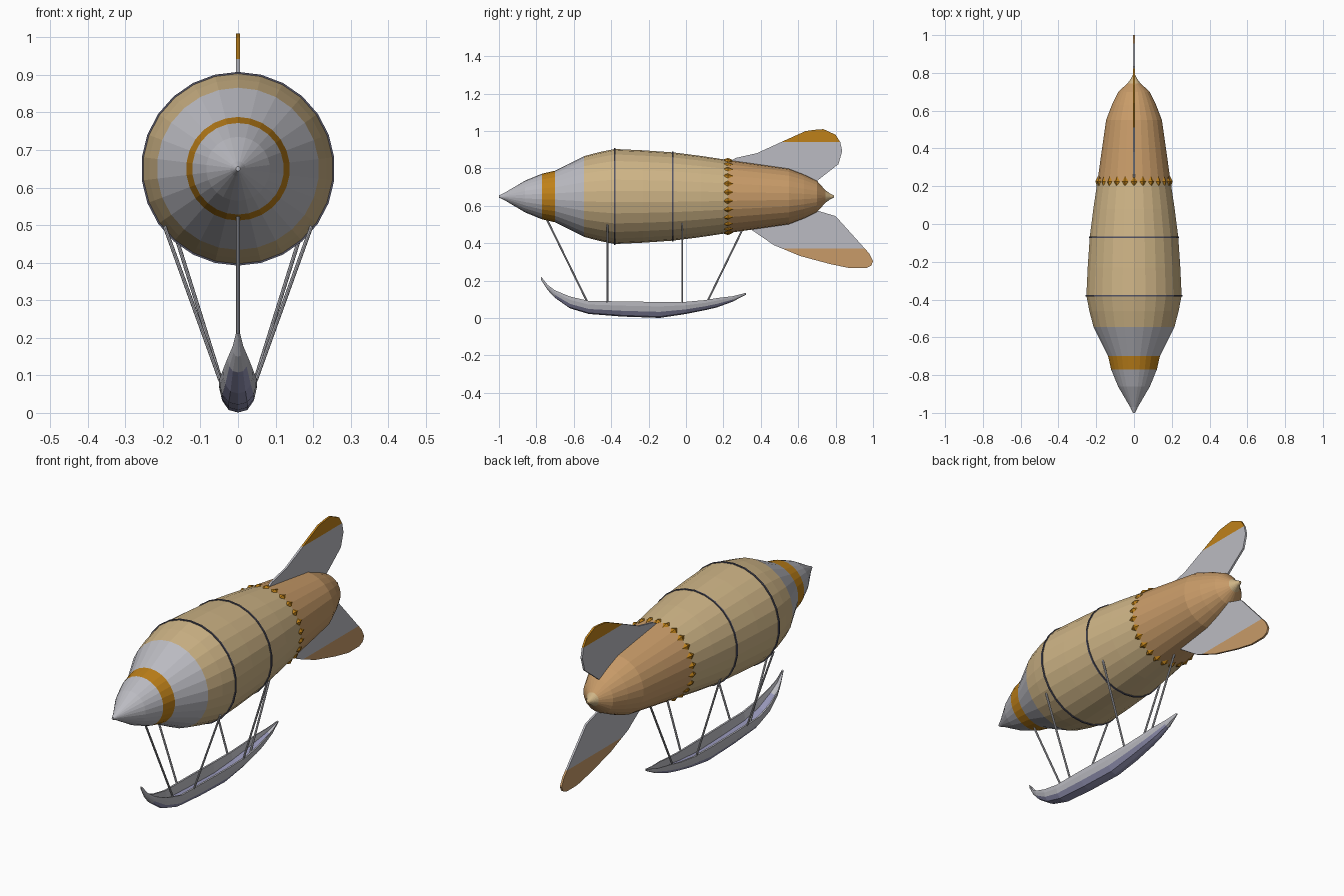
import bpy, bmesh, math
from mathutils import Vector, Matrix

if "Cube" in bpy.data.objects:
    bpy.data.objects.remove(bpy.data.objects["Cube"])

AXIS_Z = 0.65
SIDES = 26


def material(name, rgb):
    m = bpy.data.materials.new(name)
    m.diffuse_color = (*rgb, 1)
    m.use_nodes = True
    m.node_tree.nodes["Principled BSDF"].inputs["Base Color"].default_value = m.diffuse_color
    return m


SILVER = material("silver", (0.5, 0.5, 0.54))
ORANGE = material("orange", (0.52, 0.22, 0.01))
TAN = material("tan", (0.62, 0.46, 0.24))
COPPER = material("copper", (0.58, 0.33, 0.14))
BLUE = material("slate_blue", (0.30, 0.30, 0.47))
DARK = material("dark_band", (0.09, 0.09, 0.13))


def finish(bm, name, mats):
    bmesh.ops.recalc_face_normals(bm, faces=bm.faces)
    me = bpy.data.meshes.new(name)
    bm.to_mesh(me)
    bm.free()
    for m in mats:
        me.materials.append(m)
    ob = bpy.data.objects.new(name, me)
    bpy.context.collection.objects.link(ob)
    return ob


def loft(name, rings, mats, pick):
    """Skin closed rings of points; pick(ring, side) gives the material slot."""
    bm = bmesh.new()
    vs = [[bm.verts.new(p) for p in r] for r in rings]
    n = len(vs[0])
    for i in range(len(vs) - 1):
        for j in range(n):
            k = (j + 1) % n
            f = bm.faces.new((vs[i][j], vs[i][k], vs[i + 1][k], vs[i + 1][j]))
            f.material_index = pick(i, j)
    bm.faces.new(vs[0]).material_index = pick(0, 0)
    bm.faces.new(vs[-1]).material_index = pick(len(vs) - 2, 0)
    return finish(bm, name, mats)


def circle(y, r):
    return [(r * math.sin(a), y, AXIS_Z + r * math.cos(a))
            for a in (2 * math.pi * k / SIDES for k in range(SIDES))]


# Gas envelope: (y, radius, colour slot of the band that follows)
hull = [(-1.0, .006, 0), (-.97, .02, 0), (-.86, .085, 0), (-.77, .122, 1),
        (-.70, .138, 0), (-.545, .216, 2), (-.46, .238, 2), (-.38, .254, 2),
        (-.23, .247, 2), (-.07, .236, 2), (.08, .217, 2), (.225, .195, 3),
        (.39, .172, 3), (.55, .149, 3), (.63, .118, 3), (.70, .084, 3),
        (.745, .034, 2), (.77, .016, 2), (.79, .006, 2)]
loft("envelope", [circle(y, r) for y, r, _ in hull],
     [SILVER, ORANGE, TAN, COPPER], lambda i, j: hull[i][2])

# Dark hoops around the envelope
for label, y, r in (("front", -.38, .254), ("middle", -.07, .236)):
    sect = [(-.004, -.004), (-.004, .004), (.004, .004), (.004, -.004), (-.004, -.004)]
    bm = bmesh.new()
    loops = [[bm.verts.new(p) for p in circle(y + dy, r + dr)] for dy, dr in sect[:4]]
    for a in range(4):
        for j in range(SIDES):
            k = (j + 1) % SIDES
            A, B = loops[a], loops[(a + 1) % 4]
            bm.faces.new((A[j], A[k], B[k], B[j]))
    finish(bm, label + "_hoop", [DARK])

# Belt of diamond studs
bm = bmesh.new()
for k in range(SIDES):
    rot = Matrix.Rotation(2 * math.pi * k / SIDES, 4, 'Y')
    place = Matrix.Translation((0, .225, AXIS_Z)) @ rot
    rim = [bm.verts.new(place @ Vector(p)) for p in
           ((.017, 0, .195), (0, .028, .193), (-.017, 0, .195), (0, -.028, .197))]
    for z in (.206, .184):
        tip = bm.verts.new(place @ Vector((0, 0, z)))
        for i in range(4):
            bm.faces.new((rim[i], rim[(i + 1) % 4], tip))
finish(bm, "diamond_studs", [ORANGE])


# Tail fins: flat plates with a coloured outer edge
def fin(name, outline, split, sign, tip_mat, t=.005):
    bm = bmesh.new()
    face = bm.faces.new([bm.verts.new((-t, y, z)) for y, z in outline])
    ext = bmesh.ops.extrude_face_region(bm, geom=[face], use_keep_orig=True)
    bmesh.ops.translate(bm, vec=(2 * t, 0, 0),
                        verts=[g for g in ext['geom'] if isinstance(g, bmesh.types.BMVert)])
    bmesh.ops.bisect_plane(bm, geom=bm.verts[:] + bm.edges[:] + bm.faces[:],
                           plane_co=(0, 0, split), plane_no=(0, 0, 1))
    for f in bm.faces:
        f.material_index = int((f.calc_center_median().z - split) * sign > 0)
    finish(bm, name, [SILVER, tip_mat])


fin("upper_fin", [(.23, .835), (.265, .856), (.38, .882), (.52, .946), (.64, 1.0),
                  (.70, 1.008), (.735, 1.01), (.80, .98), (.825, .94), (.835, .893),
                  (.815, .823), (.70, .733), (.60, .72)], .942, 1, ORANGE)
fin("lower_fin", [(.33, .485), (.353, .47), (.47, .39), (.61, .332), (.77, .289),
                  (.876, .267), (.962, .267), (.99, .28), (1.0, .305), (.98, .345),
                  (.80, .545), (.70, .575), (.60, .58)], .372, -1, COPPER)

# Boat-shaped gondola: (y, half width, keel z, rim z)
boat = [(-.775, .003, .205, .222), (-.74, .014, .15, .178), (-.70, .027, .108, .148),
        (-.62, .040, .052, .115), (-.52, .049, .022, .092), (-.34, .051, .008, .089),
        (-.14, .050, .001, .086), (0, .047, .022, .087), (.10, .040, .042, .096),
        (.165, .033, .057, .107), (.25, .019, .088, .117), (.32, .003, .125, .135)]
half = [(.5, .08), (.85, .38), (.98, .72), (1, 1), (.82, 1), (.66, .45)]
section = [(0, 0)] + half + [(0, .35)] + [(-x, z) for x, z in reversed(half)]
loft("gondola", [[(x * w, y, k + z * (r - k)) for x, z in section] for y, w, k, r in boat],
     [SILVER, BLUE],
     lambda i, j: int(1 < i < 10 and j in (0, 1, 6, 7, 12, 13)))


# Struts joining gondola and envelope
def strut(name, a, b, r=.005):
    a, b = Vector(a), Vector(b)
    bm = bmesh.new()
    bmesh.ops.create_cone(bm, cap_ends=True, segments=8, radius1=r, radius2=r,
                          depth=(b - a).length)
    q = (b - a).to_track_quat('Z', 'Y').to_matrix().to_4x4()
    bm.transform(Matrix.Translation((a + b) / 2) @ q)
    finish(bm, name, [SILVER])


strut("front_strut", (0, -.51, .05), (0, -.745, .53))
strut("rear_strut", (0, .10, .06), (0, .31, .49))
for side, s in (("left", -1), ("right", 1)):
    strut(side + "_fore_strut", (s * .047, -.42, .085), (s * .196, -.42, .498))
    strut(side + "_aft_strut", (s * .043, -.02, .08), (s * .178, -.02, .51))
